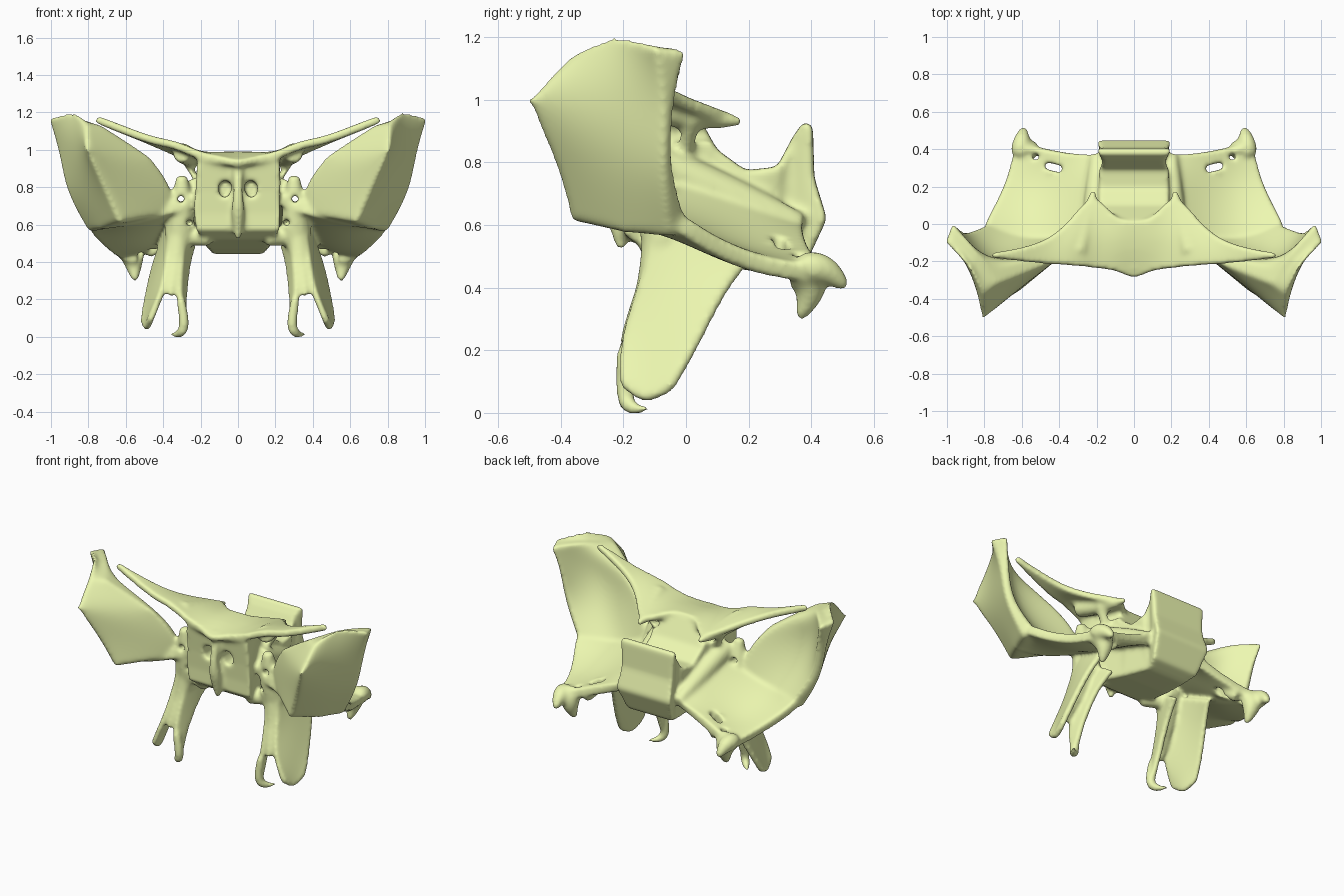
import bpy, bmesh

if "Cube" in bpy.data.objects:
    bpy.data.objects.remove(bpy.data.objects["Cube"])

parts = []

def add(name, data, mirror=True):
    ob = bpy.data.objects.new(name, data)
    bpy.context.collection.objects.link(ob)
    if mirror:
        ob.modifiers.new("Mirror", 'MIRROR')
    parts.append(ob)
    return ob

def mesh_from(bm, name):
    bmesh.ops.recalc_face_normals(bm, faces=bm.faces)
    me = bpy.data.meshes.new(name)
    bm.to_mesh(me)
    bm.free()
    return me

def sheet(name, rows, thick):
    """Smooth curved plate through a grid of points, mirrored."""
    bm = bmesh.new()
    g = [[bm.verts.new(p) for p in r] for r in rows]
    for a, b in zip(g, g[1:]):
        for i in range(len(a) - 1):
            bm.faces.new((a[i], a[i + 1], b[i + 1], b[i]))
    ob = add(name, mesh_from(bm, name))
    s = ob.modifiers.new("Sub", 'SUBSURF')
    s.levels = 3
    s.boundary_smooth = 'PRESERVE_CORNERS'
    s = ob.modifiers.new("Solid", 'SOLIDIFY')
    s.thickness, s.offset = thick, 0

def loft(name, rings, sharp, tips):
    """Closed loft through rings; listed rails stay creased, tips stay pointed."""
    bm = bmesh.new()
    cr = bm.edges.layers.float.new("crease_edge")
    cv = bm.verts.layers.float.new("crease_vert")
    g = [[bm.verts.new(p) for p in r] for r in rings]
    n = len(g[0])
    for a, b in zip(g, g[1:]):
        for i in range(n):
            bm.faces.new((a[i], a[(i + 1) % n], b[(i + 1) % n], b[i]))
    for r in (g[0], g[-1]):
        f = bm.faces.new(r)
        for e in f.edges:
            e[cr] = 0.95
    for a, b in zip(g, g[1:]):
        for i in sharp:
            bm.edges.get((a[i], b[i]))[cr] = 0.85
    for r, i in tips:
        g[r][i][cv] = 1.0
    ob = add(name, mesh_from(bm, name))
    ob.modifiers.new("Sub", 'SUBSURF').levels = 3

def tube(name, pts, mirror=True):
    """Tapered round strut; points are x, y, z, radius."""
    cu = bpy.data.curves.new(name, 'CURVE')
    cu.dimensions = '3D'
    cu.bevel_depth, cu.bevel_resolution, cu.use_fill_caps = 1, 4, True
    sp = cu.splines.new('NURBS')
    sp.points.add(len(pts) - 1)
    for p, (x, y, z, r) in zip(sp.points, pts):
        p.co, p.radius = (x, y, z, 1), r
    sp.order_u, sp.use_endpoint_u, sp.resolution_u = 3, True, 6
    add(name, cu, mirror)

def fuse(obs, name):
    bpy.ops.object.select_all(action='DESELECT')
    for o in obs:
        o.select_set(True)
    bpy.context.view_layer.objects.active = obs[0]
    bpy.ops.object.convert(target='MESH')
    if len(obs) > 1:
        bpy.ops.object.join()
    ob = bpy.context.view_layer.objects.active
    ob.name = name
    return ob

# central body: side profile (y, z, half width) with saddle and back slab
prof = [(-.23, .94, .22), (-.1, .98, .22), (.03, .965, .2), (.1, .84, .19), (.19, .775, .19),
        (.29, .785, .19), (.34, .88, .17), (.375, .93, .19), (.405, .92, .2), (.41, .75, .19),
        (.45, .62, .2), (.38, .47, .17), (.3, .44, .14), (.1, .47, .17), (-.13, .52, .2),
        (-.2, .57, .23), (-.2, .66, .24), (-.21, .78, .23)]
bm = bmesh.new()
lf = [bm.verts.new((-w, y, z)) for y, z, w in prof]
rt = [bm.verts.new((w, y, z)) for y, z, w in prof]
bm.faces.new(lf)
bm.faces.new(rt)
for i in range(len(prof)):
    j = (i + 1) % len(prof)
    bm.faces.new((lf[i], lf[j], rt[j], rt[i]))
bmesh.ops.triangulate(bm, faces=bm.faces)
add("body", mesh_from(bm, "body"), False)

# front keel
tube("keel", [(0, -.2, .95, .04), (0, -.25, .82, .02), (0, -.245, .7, .035),
              (0, -.22, .62, .035), (0, -.205, .52, .016)], False)

# lesser wings and roof
sheet("lesser_wing", [
    [(0, -.3, .915), (0, -.12, .965), (0, .02, .97)],
    [(.09, -.245, .945), (.1, -.1, .975), (.1, .02, .97)],
    [(.21, -.235, .965), (.22, -.03, .975), (.21, .18, .925)],
    [(.33, -.22, 1.03), (.32, -.1, 1.02), (.31, .06, .965)],
    [(.45, -.215, 1.045), (.45, -.15, 1.045), (.43, -.07, 1.025)],
    [(.6, -.2, 1.1), (.6, -.17, 1.1), (.58, -.125, 1.095)],
    [(.76, -.18, 1.165), (.76, -.17, 1.165), (.76, -.155, 1.16)]], .042)
tube("clinoid", [(.3, -.15, .985, .055), (.24, .04, .94, .05), (.215, .18, .93, .015)])
tube("optic_strut", [(.27, .02, .95, .035), (.23, 0, .88, .03), (.17, -.02, .8, .04)])

# upper greater wing: V section of orbital and temporal walls, bottom to top
loft("greater_wing", [
    [(.34, -.13, .66), (.63, -.375, .61), (.74, -.2, .57), (.8, -.05, .56), (.74, .02, .57), (.56, -.06, .58), (.36, -.05, .62)],
    [(.34, -.14, .79), (.71, -.42, .79), (.83, -.24, .78), (.93, -.075, .78), (.89, -.05, .78), (.71, -.19, .78), (.36, -.09, .79)],
    [(.46, -.21, .96), (.815, -.52, 1.0), (.87, -.28, .99), (.955, -.06, .98), (.92, -.035, .98), (.79, -.24, .98), (.48, -.165, .96)],
    [(.73, -.32, 1.13), (.81, -.37, 1.14), (.88, -.22, 1.235), (1.015, -.1, 1.17), (.975, .01, 1.16), (.86, -.12, 1.18), (.77, -.25, 1.14)]],
    (0, 1, 3, 4, 6), ((2, 1), (0, 1), (2, 0), (3, 2), (3, 3), (3, 4)))

# lower greater wing floor, front to back
sheet("wing_floor", [
    [(.2, -.14, .74), (.38, -.17, .68), (.55, -.22, .63), (.73, -.2, .6)],
    [(.18, -.06, .78), (.36, -.09, .65), (.6, -.08, .58), (.82, -.05, .64)],
    [(.16, .05, .75), (.33, .05, .63), (.56, .05, .53), (.775, .04, .56)],
    [(.16, .2, .69), (.32, .2, .58), (.52, .2, .48), (.69, .2, .48)],
    [(.16, .31, .62), (.34, .33, .54), (.5, .35, .48), (.65, .34, .45)],
    [(.18, .36, .59), (.37, .38, .53), (.52, .41, .48), (.62, .45, .44)]], .06)
tube("wing_spine", [(.57, .36, .46, .07), (.56, .43, .42, .065), (.55, .36, .3, .016)])
tube("wing_corner", [(.61, .38, .46, .05), (.6, .44, .48, .06), (.59, .51, .4, .018)])
tube("wing_lump", [(.43, .26, .52, .04), (.44, .33, .49, .045), (.48, .37, .45, .035)])
tube("sella_flank", [(.23, -.1, .8, .06), (.2, .1, .71, .075), (.2, .37, .6, .035)])
tube("wing_root", [(.3, -.12, .86, .03), (.3, -.11, .72, .065), (.31, -.06, .55, .085)])

# pterygoid plates, top to bottom, front to back
sheet("outer_plate", [
    [(.35, -.1, .6), (.38, .03, .56), (.41, .2, .48)],
    [(.37, -.155, .38), (.42, -.03, .39), (.45, .12, .38)],
    [(.40, -.215, .23), (.45, -.09, .22), (.49, .04, .21)],
    [(.475, -.21, .09), (.49, -.13, .015), (.515, -.04, .08)]], .035)
sheet("inner_plate", [
    [(.29, -.1, .6), (.26, -.02, .55), (.24, .1, .48)],
    [(.31, -.15, .4), (.285, -.08, .4), (.265, 0, .4)],
    [(.325, -.215, .23), (.305, -.17, .23), (.285, -.1, .23)],
    [(.3, -.215, .09), (.295, -.2, .08), (.29, -.16, .08)]], .035)
tube("plate_bridge", [(.31, -.06, .6, .08), (.33, -.1, .42, .05), (.35, -.16, .3, .035), (.362, -.2, .22, .016)])
tube("hook", [(.305, -.2, .2, .022), (.28, -.2, .07, .03), (.31, -.18, .005, .026), (.36, -.12, .015, .01)])
tube("vaginal_ridge", [(.15, -.12, .52, .035), (.22, -.08, .53, .05), (.31, -.04, .55, .06)])

bone_parts, parts = parts, []

# openings: sinuses, optic canals and small nerve holes
tube("sinus", [(.068, -.4, .8, .037), (.068, -.25, .8, .037), (.068, -.08, .8, .036)])
tube("sinus_low", [(.072, -.4, .775, .03), (.072, -.25, .775, .03), (.072, -.08, .775, .03)])
tube("optic_canal", [(.32, -.3, .89, .035), (.25, -.1, .89, .032), (.17, .1, .9, .03)])
tube("round_hole", [(.305, -.4, .735, .02), (.305, -.1, .735, .02), (.305, .2, .745, .02)])
tube("canal_hole", [(.26, -.4, .61, .02), (.26, -.2, .61, .02), (.26, -.06, .61, .02)])
for k in range(4):
    x, y = .4 + .02 * k, .295 + .005 * k
    tube("oval_hole", [(x, y, .75, .02), (x, y, .5, .02), (x, y, .3, .02)])
tube("spine_hole", [(.53, .375, .7, .02), (.53, .375, .48, .02), (.51, .31, .3, .02)])

bone = fuse(bone_parts, "skull_bone")
cutter = fuse(parts, "hole_cutter")
cutter.hide_render = True

# fuse everything into one smooth skin
def remesh(ob, size):
    m = ob.modifiers.new("Remesh", 'REMESH')
    m.mode, m.voxel_size = 'VOXEL', size

remesh(cutter, .008)
remesh(bone, .011)
b = bone.modifiers.new("Holes", 'BOOLEAN')
b.operation, b.object, b.solver = 'DIFFERENCE', cutter, 'EXACT'
remesh(bone, .01)
s = bone.modifiers.new("Soften", 'SMOOTH')
s.factor, s.iterations = .5, 10
bone = fuse([bone], "skull_bone")
bpy.data.objects.remove(cutter)
bpy.ops.object.shade_smooth()

# pale yellow-green bone colour
mat = bpy.data.materials.new("bone")
mat.diffuse_color = (.85, .94, .44, 1)
mat.use_nodes = True
mat.node_tree.nodes["Principled BSDF"].inputs["Base Color"].default_value = mat.diffuse_color
bone.data.materials.clear()
bone.data.materials.append(mat)
